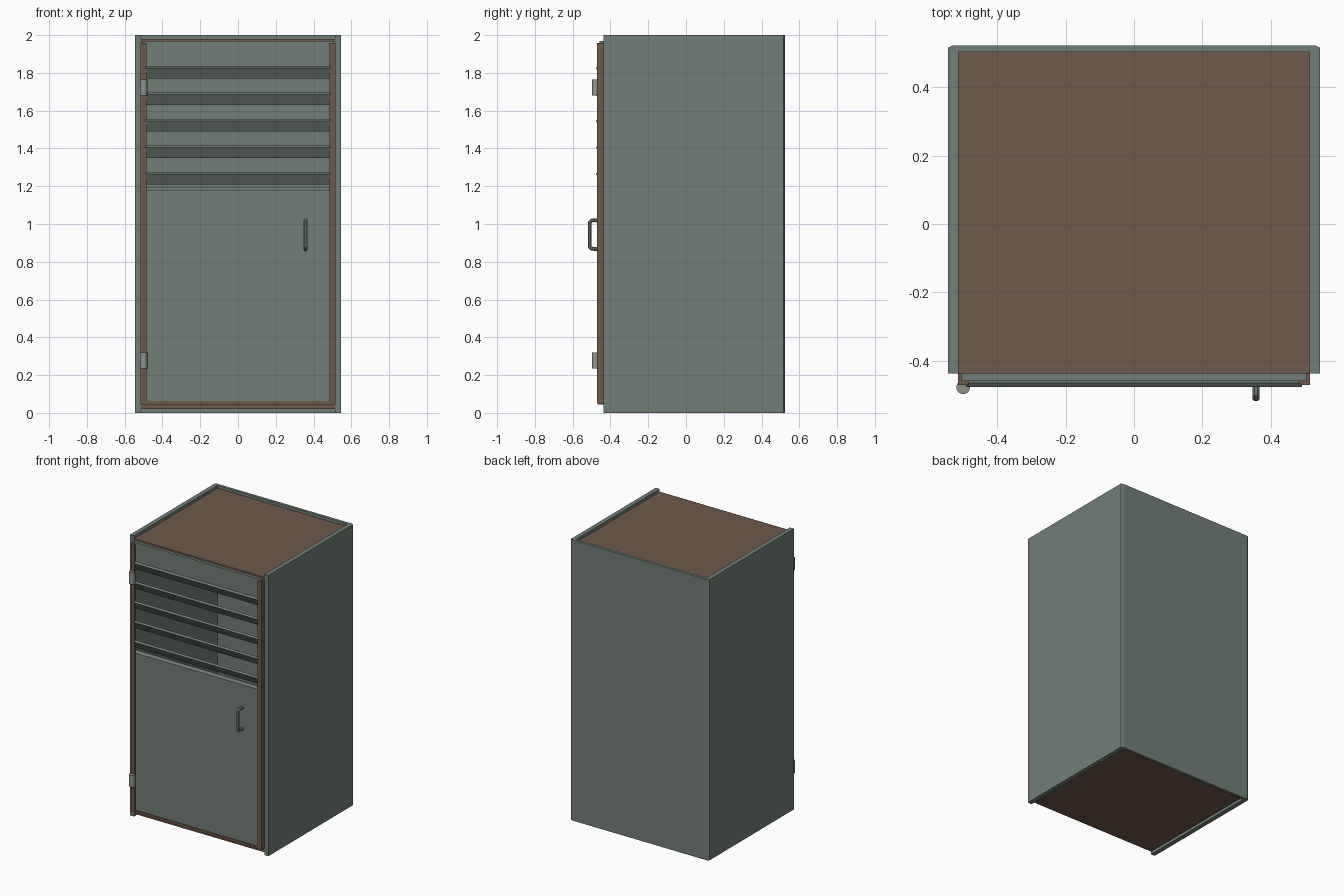
import bpy, bmesh, math
from mathutils import Matrix, Vector

if "Cube" in bpy.data.objects:
    bpy.data.objects.remove(bpy.data.objects["Cube"])


def material(name, rgb):
    m = bpy.data.materials.new(name)
    m.diffuse_color = (*rgb, 1)
    m.use_nodes = True
    m.node_tree.nodes["Principled BSDF"].inputs["Base Color"].default_value = m.diffuse_color
    return m


GREEN = material("painted_green", (0.17, 0.21, 0.185))
BROWN = material("rust_brown", (0.16, 0.10, 0.07))
METAL = material("hinge_metal", (0.27, 0.29, 0.25))


def finish(name, bm, mat):
    bmesh.ops.recalc_face_normals(bm, faces=bm.faces)
    me = bpy.data.meshes.new(name)
    bm.to_mesh(me)
    bm.free()
    me.materials.append(mat)
    ob = bpy.data.objects.new(name, me)
    bpy.context.collection.objects.link(ob)
    return ob


def prism(name, pts, axis, lo, hi, mat):
    """Extrude a closed 2D profile along x (pts are y,z) or z (pts are x,y)."""
    bm = bmesh.new()
    place = (lambda p: (lo, *p)) if axis == "x" else (lambda p: (*p, lo))
    face = bm.faces.new([bm.verts.new(place(p)) for p in pts])
    ext = bmesh.ops.extrude_face_region(bm, geom=[face])
    step = Vector((hi - lo, 0, 0)) if axis == "x" else Vector((0, 0, hi - lo))
    bmesh.ops.translate(bm, vec=step,
                        verts=[v for v in ext["geom"] if isinstance(v, bmesh.types.BMVert)])
    return finish(name, bm, mat)


def box(name, x, y, z, mat):
    pts = [(x[0], y[0]), (x[1], y[0]), (x[1], y[1]), (x[0], y[1])]
    return prism(name, pts, "z", z[0], z[1], mat)


# Wrapped body: two sides and back as one folded sheet with chamfered rear corners
half = [(0.513, 0.503), (0.513, -0.437), (0.545, -0.437), (0.545, 0.516), (0.53, 0.523)]
prism("body_shell", half + [(-x, y) for x, y in reversed(half)], "z", 0, 2, GREEN)

# Recessed top and floor
box("top_panel", (-0.513, 0.513), (-0.437, 0.503), (1.965, 1.98), BROWN)
box("floor_panel", (-0.513, 0.513), (-0.437, 0.503), (0.02, 0.045), BROWN)

# Door frame: L-section stiles wrapping the door panels, plus a bottom rail
for s, side in ((-1, "left"), (1, "right")):
    stile = [(0.505, -0.437), (0.505, -0.459), (0.485, -0.459), (0.485, -0.471),
             (0.515, -0.471), (0.515, -0.437)]
    prism("door_stile_" + side, [(s * x, y) for x, y in stile], "z", 0.05, 1.957, BROWN)
box("door_bottom_rail", (-0.505, 0.505), (-0.465, -0.437), (0.045, 0.062), BROWN)

# Door sheets above and below the open louvres; the lower one has a sloped lip
box("door_upper_panel", (-0.505, 0.505), (-0.459, -0.438), (1.825, 1.968), GREEN)
prism("door_lower_panel",
      [(-0.459, 0.062), (-0.459, 1.18), (-0.447, 1.196), (-0.438, 1.196), (-0.438, 0.062)],
      "x", -0.505, 0.505, GREEN)

# Louvre slats, upper edge leaning outward through the door
for i in range(5):
    z = 1.77 - 0.14 * i
    prism("louvre_slat_%d" % (i + 1),
          [(-0.443, z), (-0.477, z + 0.056), (-0.465, z + 0.065), (-0.431, z + 0.009)],
          "x", -0.492, 0.492, GREEN)

# Hinge barrels
for z, label in ((1.723, "upper"), (0.278, "lower")):
    bm = bmesh.new()
    bmesh.ops.create_cone(bm, cap_ends=True, segments=20, radius1=0.02, radius2=0.02,
                          depth=0.086, matrix=Matrix.Translation((-0.5, -0.478, z)))
    hinge = finish("hinge_" + label, bm, METAL)
    for p in hinge.data.polygons:
        p.use_smooth = len(p.vertices) == 4
    hinge.data.set_sharp_from_angle(angle=math.radians(40))

# Pull handle: octagonal rod swept along a chamfered C path
path = [(-0.452, 0.868), (-0.498, 0.868), (-0.509, 0.879),
        (-0.509, 1.008), (-0.498, 1.019), (-0.452, 1.019)]
bm = bmesh.new()
rings = []
for i, p in enumerate(path):
    p = Vector(p)
    a = (p - Vector(path[i - 1])).normalized() if i else None
    b = (Vector(path[i + 1]) - p).normalized() if i < len(path) - 1 else None
    t = ((a or b) + (b or a)).normalized()
    n = Vector((-t.y, t.x))
    ring = []
    for k in range(8):
        ang = math.tau * (k + 0.5) / 8
        q = p + n * 0.011 * math.cos(ang)
        ring.append(bm.verts.new((0.357 + 0.011 * math.sin(ang), q.x, q.y)))
    rings.append(ring)
for r0, r1 in zip(rings, rings[1:]):
    for k in range(8):
        bm.faces.new((r0[k], r0[(k + 1) % 8], r1[(k + 1) % 8], r1[k]))
bm.faces.new(rings[0])
bm.faces.new(rings[-1])
finish("door_handle", bm, GREEN)
